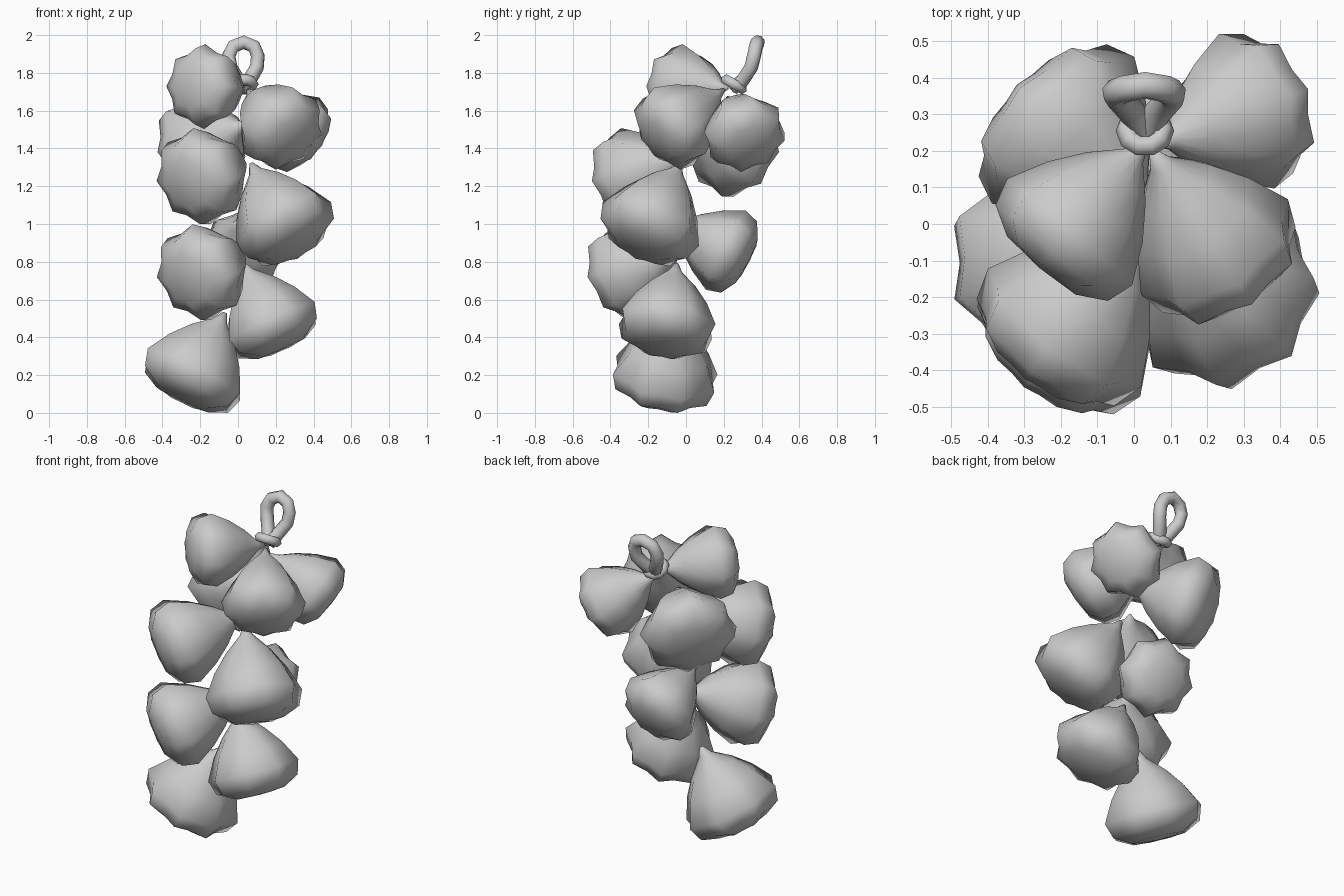
import bpy, math
from mathutils import Vector

if "Cube" in bpy.data.objects:
    bpy.data.objects.remove(bpy.data.objects["Cube"], do_unlink=True)

grey = bpy.data.materials.new("plain_grey")
grey.use_nodes = True
COLOUR = (0.6, 0.6, 0.6, 1)
grey.diffuse_color = COLOUR
grey.node_tree.nodes["Principled BSDF"].inputs["Base Color"].default_value = COLOUR


def finish(obj):
    obj.data.materials.append(grey)
    bpy.ops.object.select_all(action='DESELECT')
    obj.select_set(True)
    bpy.context.view_layer.objects.active = obj
    bpy.ops.object.shade_smooth_by_angle(angle=math.radians(75))


# Bulb outline: distance along the axis, radius, depth of the clove grooves
PROFILE = [(0, .04, 0), (.1, .14, .02), (.27, .47, .06), (.47, .76, .1),
           (.71, 1, .13), (.88, .9, .14), (.98, .55, .14)]
LOBES = 8


def bulb(name, tip, base, radius):
    tip, base = Vector(tip), Vector(base)
    axis = base - tip
    turn = axis.to_track_quat('Z', 'Y')
    sides = LOBES * 2
    verts, faces = [], []
    for along, width, groove in PROFILE:
        for i in range(sides):
            a = math.tau * i / sides
            r = radius * width * (1 - groove * (i % 2))
            local = Vector((r * math.cos(a), r * math.sin(a), along * axis.length))
            verts.append(tip + turn @ local)
    for k in range(len(PROFILE) - 1):
        for i in range(sides):
            j = (i + 1) % sides
            a, b = k * sides, (k + 1) * sides
            faces.append((a + i, a + j, b + j, b + i))
    # close the neck and the root end
    verts += [tip, base]
    last = (len(PROFILE) - 1) * sides
    for i in range(sides):
        j = (i + 1) % sides
        faces.append((j, i, len(verts) - 2))
        faces.append((last + i, last + j, len(verts) - 1))
    mesh = bpy.data.meshes.new(name)
    mesh.from_pydata(verts, [], faces)
    obj = bpy.data.objects.new(name, mesh)
    bpy.context.collection.objects.link(obj)
    finish(obj)


# Bulbs from the top of the bunch to the bottom: neck tip, root end, radius
bulb("bulb_top_front", (.03, .22, 1.72), (-.26, -.12, 1.73), .225)
bulb("bulb_top_left", (.05, .2, 1.71), (.29, -.17, 1.44), .24)
bulb("bulb_top_back_left", (.06, .22, 1.67), (.41, .345, 1.41), .225)
bulb("bulb_top_back_right", (.04, .03, 1.53), (-.29, .35, 1.36), .28)
bulb("bulb_upper_front", (.03, 0, 1.36), (-.28, -.4, 1.21), .265)
bulb("bulb_middle_left", (.07, -.03, 1.32), (.31, -.25, .87), .28)
bulb("bulb_middle_back", (-.01, -.08, 1.01), (.04, .33, .8), .235)
bulb("bulb_lower_front", (.03, -.03, .86), (-.28, -.42, .7), .265)
bulb("bulb_lower_left", (.03, -.05, .79), (.235, -.12, .34), .27)
bulb("bulb_bottom", (-.07, -.05, .53), (-.3, -.135, .07), .295)

# Hanging loop of cord
PATH = [(.03, .25, 1.72), (.0, .3, 1.76), (-.04, .345, 1.83), (-.05, .36, 1.89),
        (-.025, .37, 1.94), (.03, .38, 1.962), (.085, .37, 1.94), (.105, .36, 1.89),
        (.1, .345, 1.83), (.06, .3, 1.76), (.04, .25, 1.72)]
curve = bpy.data.curves.new("hanging_loop", 'CURVE')
curve.dimensions = '3D'
curve.bevel_depth = .038
curve.bevel_resolution = 2
curve.use_fill_caps = True
line = curve.splines.new('POLY')
line.points.add(len(PATH) - 1)
for point, co in zip(line.points, PATH):
    point.co = (*co, 1)
loop = bpy.data.objects.new("hanging_loop", curve)
bpy.context.collection.objects.link(loop)
bpy.ops.object.select_all(action='DESELECT')
loop.select_set(True)
bpy.context.view_layer.objects.active = loop
bpy.ops.object.convert(target='MESH')
finish(bpy.context.object)

# Knot that ties the necks together
bpy.ops.mesh.primitive_torus_add(major_segments=10, minor_segments=6, major_radius=.05,
                                 minor_radius=.03, location=(.03, .255, 1.74),
                                 rotation=(math.radians(-30), 0, 0))
bpy.context.object.name = "knot"
finish(bpy.context.object)
